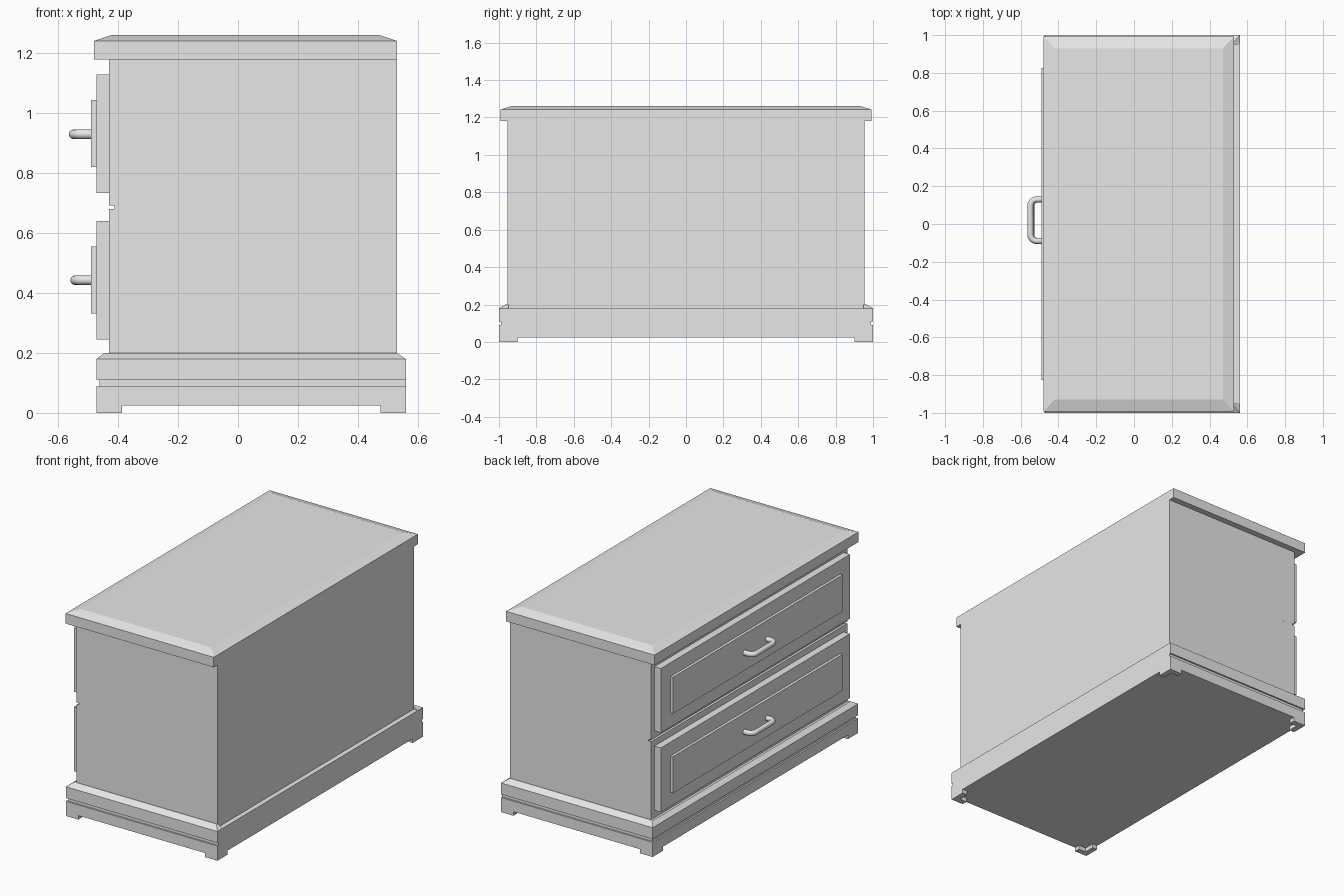
import bpy, bmesh, math

if "Cube" in bpy.data.objects:
    bpy.data.objects.remove(bpy.data.objects["Cube"])

grey = bpy.data.materials.new("light_grey")
grey.use_nodes = True
grey.diffuse_color = (0.8, 0.8, 0.8, 1)
grey.node_tree.nodes["Principled BSDF"].inputs["Base Color"].default_value = (0.8, 0.8, 0.8, 1)


def block(name, base, z0, z1, top=None):
    """Box or tapered box; base and top are (x0, x1, y0, y1)."""
    bm = bmesh.new()
    rings = []
    for (x0, x1, y0, y1), z in ((base, z0), (top or base, z1)):
        rings.append([bm.verts.new((x, y, z))
                      for x, y in ((x0, y0), (x1, y0), (x1, y1), (x0, y1))])
    low, high = rings
    bm.faces.new(low[::-1])
    bm.faces.new(high)
    for i in range(4):
        j = (i + 1) % 4
        bm.faces.new((low[i], low[j], high[j], high[i]))
    mesh = bpy.data.meshes.new(name)
    bm.to_mesh(mesh)
    bm.free()
    mesh.materials.append(grey)
    obj = bpy.data.objects.new(name, mesh)
    bpy.context.collection.objects.link(obj)
    return obj


def handle(name, z, out_x):
    """Rounded U-shaped pull made from a swept tube."""
    r, tube = 0.034, 0.016
    ya, yb, x_in = -0.09, 0.13, -0.485
    x_out = out_x + tube
    pts = [(x_in, ya)]
    for cy, start in ((ya + r, 270), (yb - r, 180)):
        for k in range(7):
            a = math.radians(start - 15 * k)
            pts.append((x_out + r + r * math.cos(a), cy + r * math.sin(a)))
    pts.append((x_in, yb))
    curve = bpy.data.curves.new(name, "CURVE")
    curve.dimensions = "3D"
    curve.bevel_depth = tube
    curve.bevel_resolution = 4
    spline = curve.splines.new("POLY")
    spline.points.add(len(pts) - 1)
    for p, (x, y) in zip(spline.points, pts):
        p.co = (x, y, z, 1)
    spline.use_smooth = True
    curve.materials.append(grey)
    obj = bpy.data.objects.new(name, curve)
    bpy.context.collection.objects.link(obj)
    return obj


# Cabinet body, split at the front by a thin groove between the drawers
block("cabinet_lower", (-0.43, 0.53, -0.955, 0.955), 0.17, 0.68)
block("cabinet_groove", (-0.413, 0.53, -0.955, 0.955), 0.68, 0.692)
block("cabinet_upper", (-0.43, 0.53, -0.955, 0.955), 0.692, 1.18)

# Top slab with chamfered upper edge
slab = (-0.48, 0.53, -0.993, 0.993)
block("top_slab", slab, 1.18, 1.242)
block("top_chamfer", slab, 1.242, 1.262, (-0.42, 0.47, -0.93, 0.93))

# Plinth with a groove on the front and both ends
plinth = (-0.473, 0.56, -1, 1)
block("plinth_lower", plinth, 0.025, 0.09)
block("plinth_groove", (-0.463, 0.56, -0.99, 0.99), 0.09, 0.11)
block("plinth_upper", plinth, 0.11, 0.18)

# Sloped moulding around the front and ends, open along the back
block("moulding_front", (-0.473, 0.5, -1, 1), 0.18, 0.2, (-0.445, 0.5, -0.965, 0.965))
block("moulding_end_left", (-0.473, 0.56, 0.95, 1), 0.18, 0.2, (-0.445, 0.53, 0.95, 0.965))
block("moulding_end_right", (-0.473, 0.56, -1, -0.95), 0.18, 0.2, (-0.445, 0.53, -0.965, -0.95))

# L-shaped corner feet
t = 0.035
for sx in (-1, 1):
    for sy in (-1, 1):
        x, y = (0.56 if sx > 0 else -0.473), sy
        span = lambda a, b: (min(a, b), max(a, b))
        block("foot_long", span(x, x - sx * t) + span(y, y - sy * 0.1), 0, 0.025)
        block("foot_short", span(x - sx * t, x - sx * 0.085) + span(y, y - sy * t), 0, 0.025)

# Two drawers, each with a raised panel and a pull
for label, z, hz, hx in (("lower", 0.245, 0.443, -0.56), ("upper", 0.734, 0.93, -0.565)):
    block(label + "_drawer", (-0.473, -0.425, -0.92, 0.92), z, z + 0.396)
    block(label + "_panel", (-0.49, -0.47, -0.825, 0.825), z + 0.086, z + 0.311)
    handle(label + "_handle", hz, hx)
